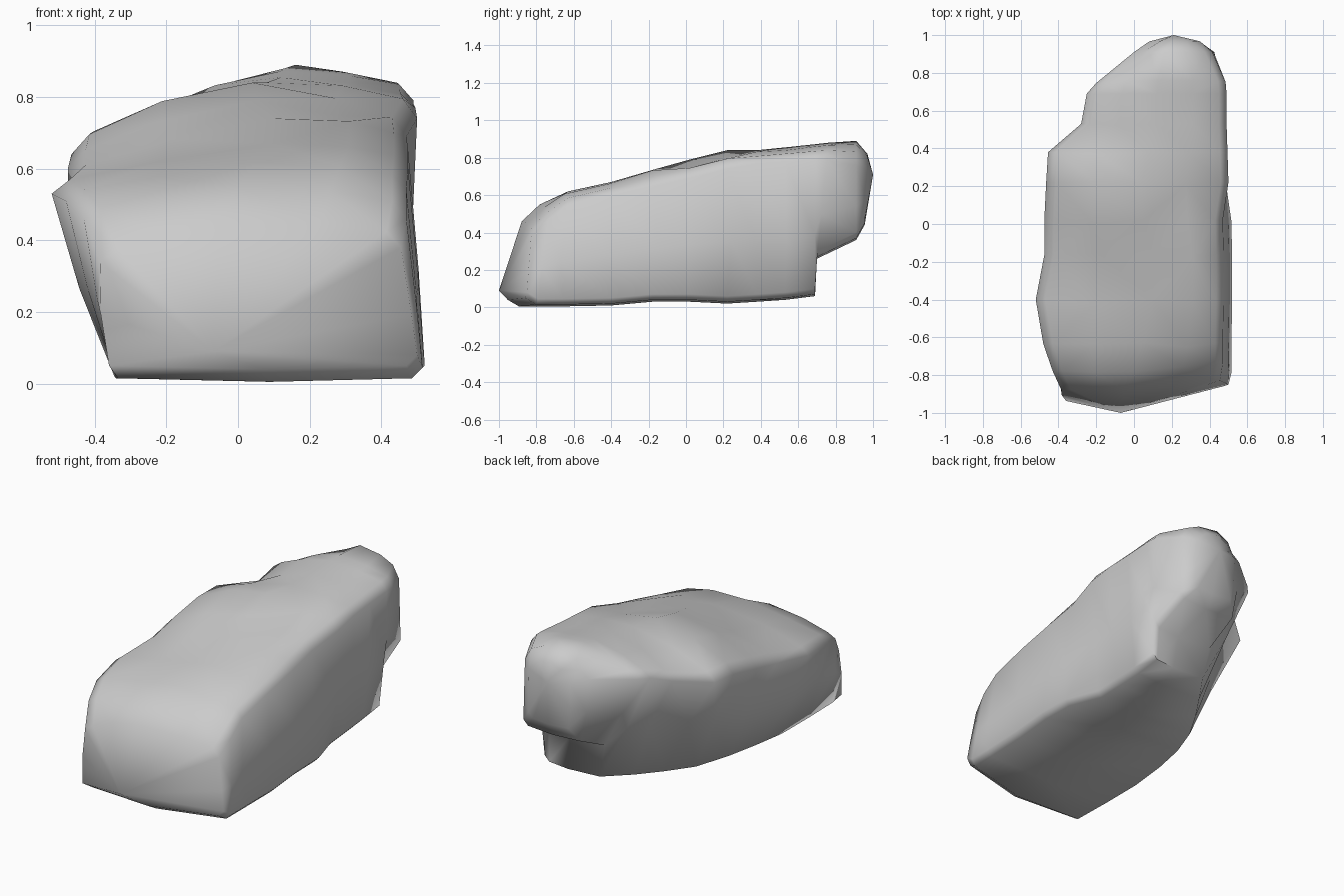
import bpy, bmesh, math, random
from mathutils import Vector

if "Cube" in bpy.data.objects:
    bpy.data.objects.remove(bpy.data.objects["Cube"])

random.seed(4)

# Boulder cross-sections from front to back:
# y low, y high, x left base, x left shoulder, z left shoulder,
# x peak, z peak, x right, z right shoulder, z bottom
SECTIONS = [
    (-.985, -.88, -.36, -.385, .34, -.05, .46, .50, .38, .04),
    (-.93, -.79, -.335, -.43, .46, .00, .55, .515, .46, .005),
    (-.66, -.63, -.34, -.48, .51, .05, .62, .515, .54, .005),
    (-.40, -.40, -.345, -.52, .53, .10, .67, .52, .60, .01),
    (-.18, -.16, -.34, -.475, .56, .10, .74, .52, .65, .03),
    (.02, .02, -.30, -.475, .60, .05, .79, .515, .69, .03),
    (.22, .22, -.22, -.465, .64, .04, .84, .51, .74, .02),
    (.38, .38, -.13, -.455, .65, .08, .84, .505, .77, .03),
    (.53, .53, -.03, -.28, .67, .12, .855, .50, .78, .04),
    (.69, .69, .08, -.25, .74, .12, .872, .50, .79, .06),
    (.70, .76, .04, -.20, .74, .13, .88, .495, .79, .26),
    (.91, .91, .05, .00, .75, .16, .89, .425, .76, .36),
    (.955, .97, .10, .08, .72, .20, .82, .36, .74, .44),
]


def ring(section):
    """Points around one cross-section."""
    yb, yt, xb, xl, zl, xp, zt, xr, zr, zb = section
    under = .06 if .1 < yb < .8 else 0     # right wall tucks in low down
    lean = .045 if yb < .1 else .01        # front of right wall leans inward
    crown = .55 if 0 < yb < .3 else .85    # lower crown behind the ridge
    pinch = .04 if .3 < yb < .6 else 0     # hollow in the left wall
    pts = [
        (xb, zb + .01), ((xb + xr) / 2, zb), (xr - .03 - under, zb + .01),
        (xr - under, zb + .04),
        (xr - under * .4 - lean * .35, zb * .55 + zr * .45),
        (xr - lean, zr),
        (xr - .04 - lean, zr + (zt - zr) * .55),
        ((xp + xr) / 2, zr + (zt - zr) * crown),
        (xp, zt), ((xp + xl) / 2, zl + (zt - zl) * .7),
        (xl + .05, zl + (zt - zl) * .28), (xl, zl),
        ((xb + xl) / 2 - .01 + pinch, (zb + zl) / 2),
    ]
    out = []
    for x, z in pts:
        t = (z - zb) / (zt - zb)
        y = yb + (yt - yb) * t
        if yb < -.9:                       # front corners swept back
            sweep = .23 * max(0, x + .07) + .16 * max(0, -.07 - x)
            y += sweep * (1 - .5 * t)
        out.append(Vector((x, y, z)))
    return out


bm = bmesh.new()
rings = []
for i, s in enumerate(SECTIONS):
    pts = ring(s)
    # small irregular dents on the body only
    if 1 < i < 9:
        for k in (4, 7, 9, 12):
            pts[k].z += random.uniform(-.01, .01)
            pts[k].y += random.uniform(-.03, .03)
    rings.append([bm.verts.new(p) for p in pts])

# Skin between neighbouring sections
n = len(rings[0])
for a, b in zip(rings, rings[1:]):
    for k in range(n):
        m = (k + 1) % n
        bm.faces.new((a[k], a[m], b[m], b[k]))

# Blunt front and back ends
for loop, tip in ((rings[0], (-.07, -1.0, .09)), (rings[-1], (.21, 1.0, .71))):
    centre = bm.verts.new(tip)
    for k in range(n):
        bm.faces.new((loop[k], loop[(k + 1) % n], centre))

bmesh.ops.recalc_face_normals(bm, faces=bm.faces)
bmesh.ops.triangulate(bm, faces=bm.faces)
mesh = bpy.data.meshes.new("boulder")
bm.to_mesh(mesh)
bm.free()

boulder = bpy.data.objects.new("boulder", mesh)
bpy.context.collection.objects.link(boulder)

# Plain stone colour
stone = bpy.data.materials.new("stone_grey")
stone.diffuse_color = (.6, .6, .6, 1)
stone.use_nodes = True
stone.node_tree.nodes["Principled BSDF"].inputs["Base Color"].default_value = stone.diffuse_color
mesh.materials.append(stone)

bpy.context.view_layer.objects.active = boulder
boulder.select_set(True)
bpy.ops.object.shade_smooth_by_angle(angle=math.radians(80))
